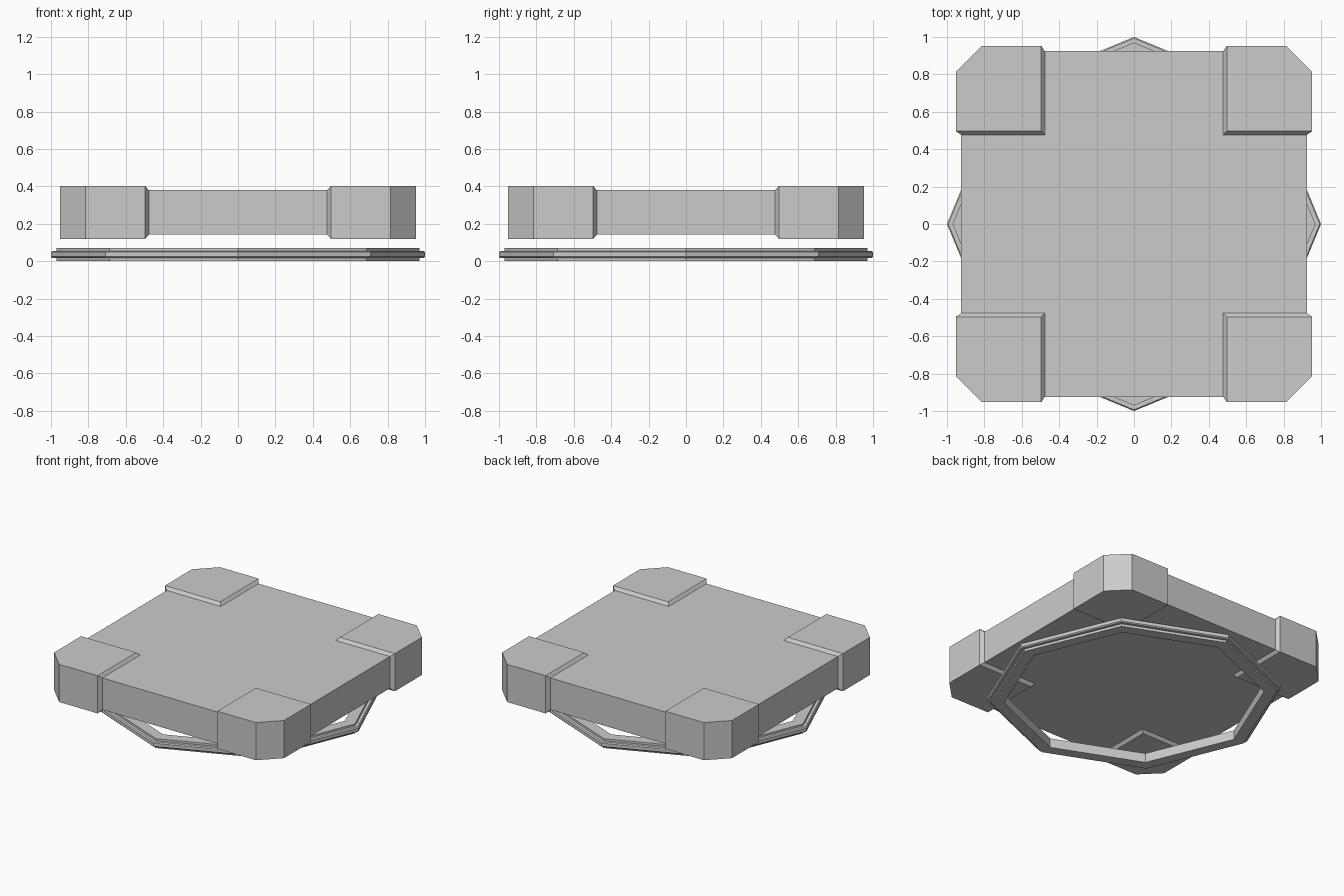
import bpy, bmesh
from math import cos, sin, pi

if "Cube" in bpy.data.objects:
    bpy.data.objects.remove(bpy.data.objects["Cube"])


def finish(bm, name, z=0.0):
    bmesh.ops.remove_doubles(bm, verts=bm.verts[:], dist=1e-4)
    bmesh.ops.recalc_face_normals(bm, faces=bm.faces[:])
    mesh = bpy.data.meshes.new(name)
    bm.to_mesh(mesh)
    bm.free()
    obj = bpy.data.objects.new(name, mesh)
    obj.location.z = z
    bpy.context.collection.objects.link(obj)
    return obj


# Floating slab: one eighth described, then reflected in x, y and z
m, b = 0.477, 0.496          # foot and crest of the corner block slope
e, o, c = 0.924, 0.952, 0.815  # band edge, block edge, corner cut
h1, h2 = 0.119, 0.141        # half heights of band and corner block

symmetric = [
    [(0, 0, h1), (m, 0, h1), (m, m, h1), (0, m, h1)],
    [(b, b, h2), (o, b, h2), (o, c, h2), (c, o, h2), (b, o, h2)],
    [(o, c, 0), (o, c, h2), (c, o, h2), (c, o, 0)],
]
one_side = [
    [(m, 0, h1), (e, 0, h1), (e, m, h1), (m, m, h1)],
    [(e, 0, 0), (e, m, 0), (e, m, h1), (e, 0, h1)],
    [(m, m, h1), (e, m, h1), (o, b, h2), (b, b, h2)],
    [(e, m, 0), (o, b, 0), (o, b, h2), (e, m, h1)],
    [(o, b, 0), (o, c, 0), (o, c, h2), (o, b, h2)],
]
other_side = [[(y, x, z) for x, y, z in f] for f in one_side]

bm = bmesh.new()
for sx in (1, -1):
    for sy in (1, -1):
        for sz in (1, -1):
            for face in symmetric + one_side + other_side:
                bm.faces.new([bm.verts.new((x * sx, y * sy, z * sz))
                              for x, y, z in face])
finish(bm, "floating_slab", 0.261)

# Octagonal base ring: stepped profile (radius, height) swept round 8 sides
profile = [(0.885, 0), (0.97, 0), (0.97, 0.018), (0.993, 0.018), (1.0, 0.025),
           (1.0, 0.048), (0.993, 0.055), (0.97, 0.055), (0.97, 0.07), (0.885, 0.07)]
bm = bmesh.new()
rings = [[bm.verts.new((r * cos(i * pi / 4), r * sin(i * pi / 4), z))
          for r, z in profile] for i in range(8)]
n = len(profile)
for i in range(8):
    p, q = rings[i], rings[(i + 1) % 8]
    for j in range(n):
        k = (j + 1) % n
        bm.faces.new((p[j], q[j], q[k], p[k]))
finish(bm, "base_ring")
